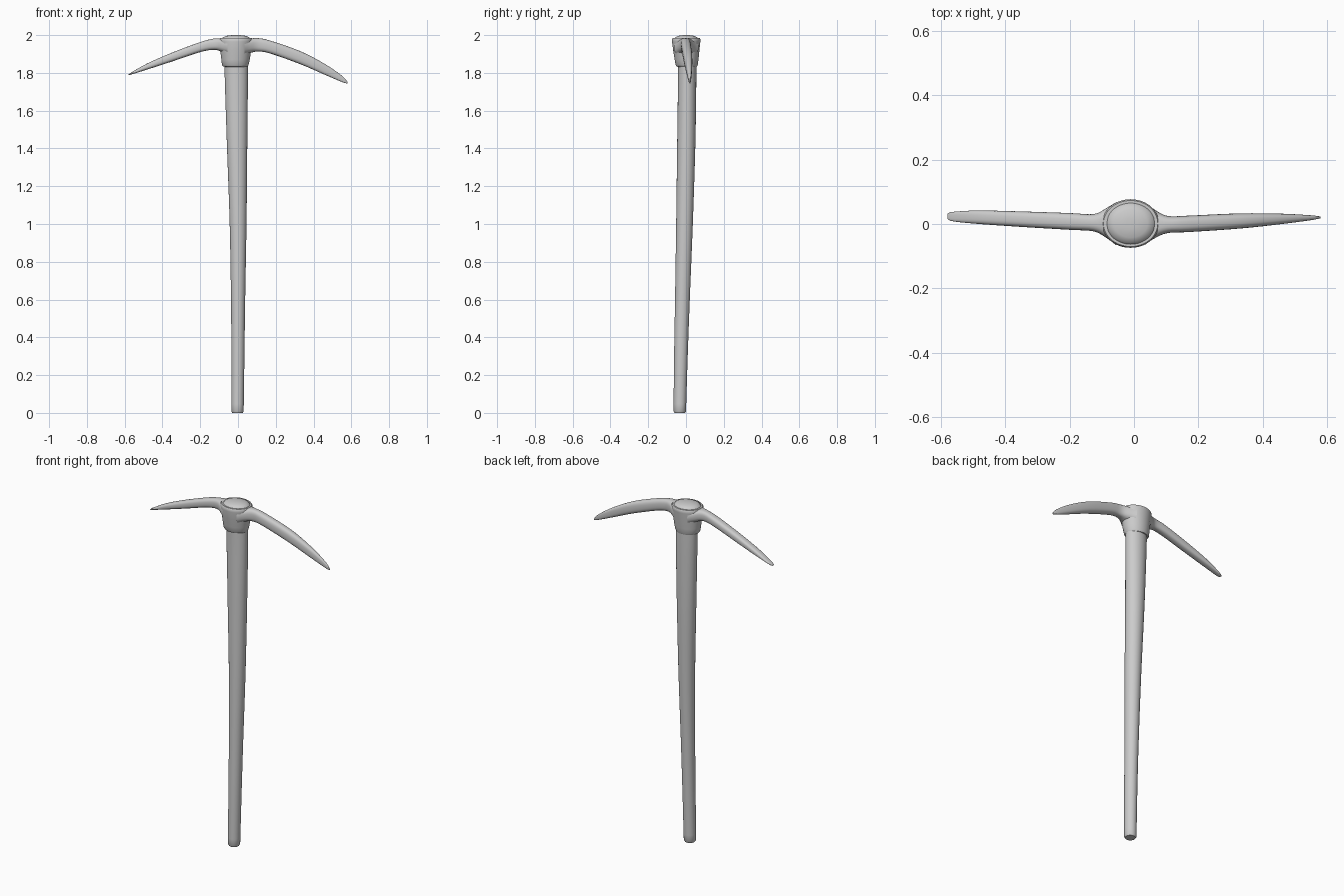
import bpy, bmesh, math
from mathutils import Vector


def smooth_samples(rows, steps):
    """Catmull-Rom interpolation through rows of section values."""
    out = []
    for i in range(len(rows) - 1):
        p = [Vector(rows[max(0, min(len(rows) - 1, i + k))]) for k in (-1, 0, 1, 2)]
        for s in range(steps):
            t = s / steps
            out.append(0.5 * (2 * p[1] + (p[2] - p[0]) * t
                              + (2 * p[0] - 5 * p[1] + 4 * p[2] - p[3]) * t * t
                              + (3 * p[1] - p[0] - 3 * p[2] + p[3]) * t ** 3))
    out.append(Vector(rows[-1]))
    return out


def loft(name, rings, cap_start=True, cap_end=True, angle=40):
    """Skin a list of closed rings of points."""
    bm = bmesh.new()
    loops = [[bm.verts.new(co) for co in ring] for ring in rings]
    n = len(loops[0])
    for a, b in zip(loops, loops[1:]):
        for i in range(n):
            j = (i + 1) % n
            bm.faces.new((a[i], a[j], b[j], b[i]))
    if cap_start:
        bm.faces.new(loops[0][::-1])
    if cap_end:
        bm.faces.new(loops[-1])
    bmesh.ops.recalc_face_normals(bm, faces=bm.faces)
    mesh = bpy.data.meshes.new(name)
    bm.to_mesh(mesh)
    bm.free()
    obj = bpy.data.objects.new(name, mesh)
    bpy.context.collection.objects.link(obj)
    bpy.ops.object.select_all(action='DESELECT')
    bpy.context.view_layer.objects.active = obj
    obj.select_set(True)
    bpy.ops.object.shade_smooth_by_angle(angle=math.radians(angle))
    return obj


def upright(sections, n=40):
    """Horizontal ellipses: z, x min, x max, y min, y max."""
    return [[((x0 + x1) / 2 + (x1 - x0) / 2 * math.cos(2 * math.pi * i / n),
              (y0 + y1) / 2 + (y1 - y0) / 2 * math.sin(2 * math.pi * i / n), z)
             for i in range(n)] for z, x0, x1, y0, y1 in sections]


def sideways(sections, n=28, power=0.75):
    """Rounded-box sections across x: x, y min, y max, z min, z max."""
    def f(v):
        return math.copysign(abs(v) ** power, v)
    return [[(x, (y0 + y1) / 2 + (y1 - y0) / 2 * f(math.cos(2 * math.pi * i / n)),
              (z0 + z1) / 2 + (z1 - z0) / 2 * f(math.sin(2 * math.pi * i / n)))
             for i in range(n)] for x, y0, y1, z0, z1 in sections]


# Slightly leaning, tapered handle with softened foot
handle = smooth_samples([
    (0.008, -0.035, 0.030, -0.066, 0.000),
    (0.3, -0.035, 0.034, -0.063, 0.009),
    (0.6, -0.037, 0.038, -0.058, 0.020),
    (1.0, -0.044, 0.045, -0.052, 0.036),
    (1.4, -0.058, 0.049, -0.047, 0.049),
    (1.7, -0.068, 0.052, -0.043, 0.054),
    (1.85, -0.072, 0.053, -0.042, 0.055)], 5)
loft("handle", upright([(0, -0.030, 0.025, -0.061, -0.005)] + handle), cap_end=False)

# Flared eye of the head, with a rounded lower lip and top rim
loft("head_eye", upright([
    (1.832, -0.070, 0.050, -0.042, 0.053),
    (1.834, -0.079, 0.052, -0.050, 0.059),
    (1.842, -0.085, 0.056, -0.055, 0.062),
    (1.870, -0.088, 0.062, -0.060, 0.066),
    (1.920, -0.094, 0.070, -0.068, 0.071),
    (1.965, -0.099, 0.077, -0.074, 0.076),
    (1.978, -0.099, 0.078, -0.074, 0.077),
    (1.984, -0.095, 0.074, -0.070, 0.073),
    (1.984, -0.085, 0.065, -0.063, 0.065)]), cap_start=False, cap_end=False)

# Domed handle end showing through the eye
loft("handle_end", upright([
    (1.978, -0.086, 0.066, -0.064, 0.066),
    (1.988, -0.080, 0.060, -0.058, 0.060),
    (1.996, -0.062, 0.042, -0.042, 0.044),
    (2.000, -0.030, 0.010, -0.014, 0.016)]), cap_start=False)

# Left arm, ending in a narrow chisel
loft("chisel_arm", sideways(smooth_samples([
    (-0.055, -0.066, 0.068, 1.895, 1.980),
    (-0.085, -0.044, 0.050, 1.910, 1.982),
    (-0.125, -0.023, 0.031, 1.922, 1.982),
    (-0.20, -0.018, 0.034, 1.910, 1.963),
    (-0.35, -0.009, 0.039, 1.860, 1.907),
    (-0.48, 0.000, 0.042, 1.818, 1.850),
    (-0.56, 0.008, 0.038, 1.793, 1.805),
    (-0.58, 0.016, 0.032, 1.788, 1.792)], 4)), cap_start=False)

# Right arm, ending in a point
loft("point_arm", sideways(smooth_samples([
    (0.035, -0.064, 0.066, 1.890, 1.980),
    (0.065, -0.044, 0.044, 1.905, 1.982),
    (0.105, -0.028, 0.025, 1.913, 1.984),
    (0.17, -0.025, 0.026, 1.903, 1.971),
    (0.33, -0.014, 0.033, 1.846, 1.915),
    (0.46, 0.000, 0.032, 1.790, 1.847),
    (0.55, 0.012, 0.027, 1.752, 1.785),
    (0.58, 0.018, 0.023, 1.743, 1.752)], 4)), cap_start=False)
